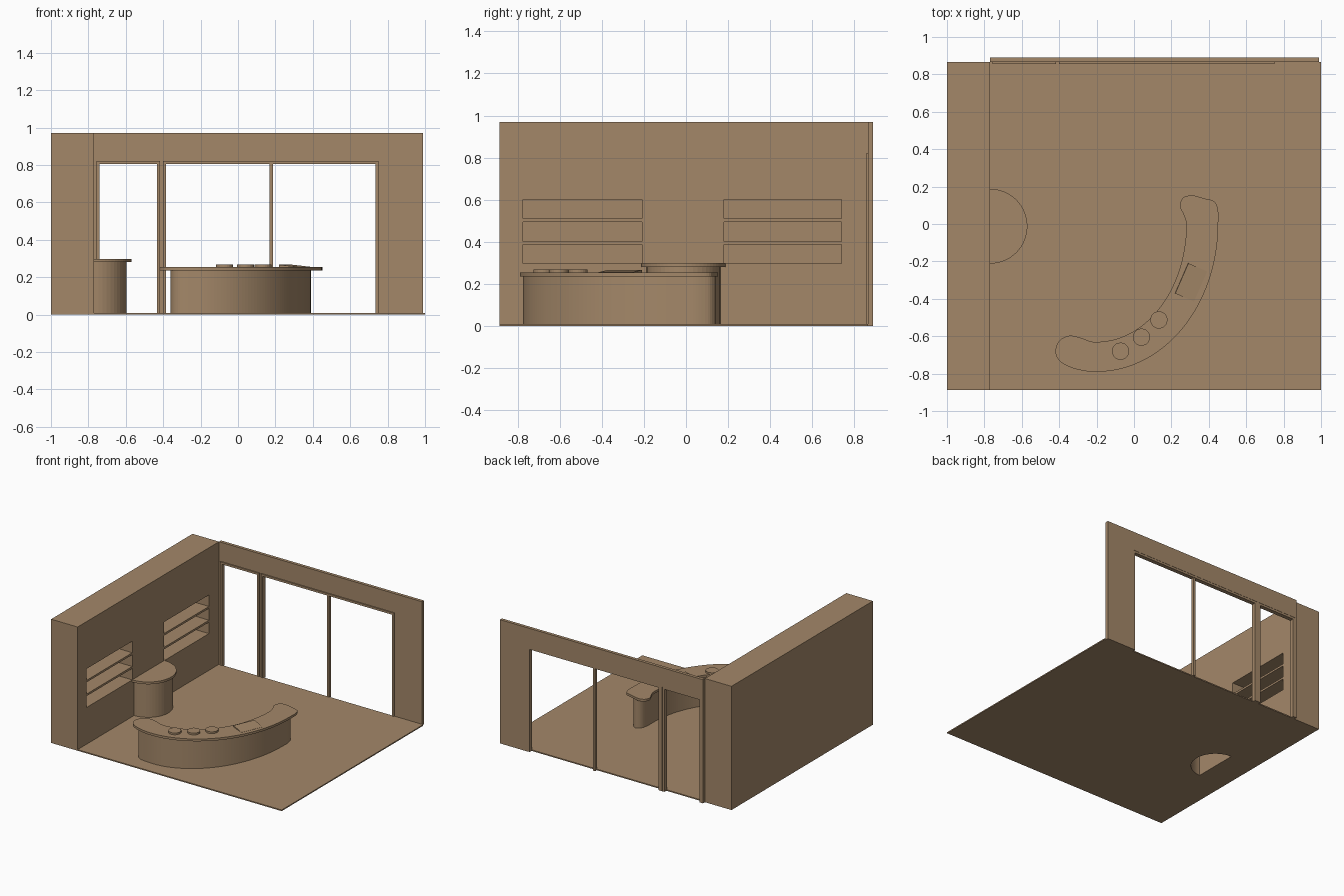
import bpy, bmesh, math

if "Cube" in bpy.data.objects:
    bpy.data.objects.remove(bpy.data.objects["Cube"])

tan = bpy.data.materials.new("warm_tan")
tan.diffuse_color = (0.37, 0.245, 0.141, 1)
tan.use_nodes = True
tan.node_tree.nodes["Principled BSDF"].inputs["Base Color"].default_value = tan.diffuse_color


def make(name, verts, faces):
    me = bpy.data.meshes.new(name)
    me.from_pydata(verts, [], faces)
    bm = bmesh.new()
    bm.from_mesh(me)
    bmesh.ops.recalc_face_normals(bm, faces=bm.faces)
    bm.to_mesh(me)
    bm.free()
    me.materials.append(tan)
    ob = bpy.data.objects.new(name, me)
    bpy.context.collection.objects.link(ob)
    return ob


def prism(name, pts, lo, hi, axis="z", caps=True):
    """Extrude an outline along z (outline in xy) or along y (outline in xz)."""
    put = (lambda p, h: (p[0], p[1], h)) if axis == "z" else (lambda p, h: (p[0], h, p[1]))
    n = len(pts)
    verts = [put(p, lo) for p in pts] + [put(p, hi) for p in pts]
    faces = [(i, (i + 1) % n, n + (i + 1) % n, n + i) for i in range(n)]
    if caps:
        faces += [tuple(range(n)), tuple(range(n, 2 * n))]
    else:
        faces.pop()  # leave the side against the wall open
    return make(name, verts, faces)


def box(name, x0, x1, y0, y1, z0, z1):
    return prism(name, [(x0, y0), (x1, y0), (x1, y1), (x0, y1)], z0, z1)


def arc(cx, cy, a, b, start, end, n):
    return [(cx + a * math.cos(t), cy + b * math.sin(t)) for t in
            (math.radians(start + (end - start) * i / n) for i in range(n + 1))]


def smooth_loop(pts, k=4):
    """Closed Catmull-Rom curve through the points."""
    out, n = [], len(pts)
    for i in range(n):
        p0, p1, p2, p3 = (pts[(i + j) % n] for j in (-1, 0, 1, 2))
        for s in range(k):
            t = s / k
            out.append(tuple(0.5 * (2 * b + (c - a) * t + (2 * a - 5 * b + 4 * c - d) * t * t
                                    + (3 * b - a - 3 * c + d) * t ** 3)
                             for a, b, c, d in zip(p0, p1, p2, p3)))
    return out


WALL_X, FRONT, BACK = -0.77, -0.887, 0.865
DESK_Y = -0.012

# Floor, notched where the half-round pedestal stands
notch = arc(WALL_X, DESK_Y, 0.175, 0.175, 90, -90, 24)
prism("floor", [(WALL_X, FRONT), (1, FRONT), (1, BACK), (WALL_X, BACK)] + notch, 0, 0.009)

# Thick side wall with two stacks of three shelf niches
side = box("shelf_wall", -1, WALL_X, FRONT, BACK, 0, 0.97)
for y0, y1 in ((-0.775, -0.21), (0.18, 0.74)):
    for z0, z1 in ((0.297, 0.386), (0.402, 0.494), (0.51, 0.60)):
        cutter = box("niche_cutter", -0.92, -0.7, y0, y1, z0, z1)
        cutter.hide_render = True
        mod = side.modifiers.new("niche", "BOOLEAN")
        mod.operation, mod.solver, mod.object = "DIFFERENCE", "EXACT", cutter
        bpy.context.view_layer.objects.active = side
        bpy.ops.object.modifier_apply(modifier=mod.name)
        bpy.data.objects.remove(cutter)

# Back wall with door and window openings down to the floor
prism("window_wall", [(WALL_X, 0), (-0.757, 0), (-0.757, 0.82), (-0.417, 0.82), (-0.417, 0),
                      (-0.402, 0), (-0.402, 0.82), (0.752, 0.82), (0.752, 0), (0.99, 0),
                      (0.99, 0.97), (WALL_X, 0.97)], BACK, 0.89, "y")

# Frames
for name, x0, x1 in (("door_frame", -0.757, -0.417), ("window_frame", -0.402, 0.752)):
    w = 0.017
    prism(name, [(x0, 0), (x0, 0.82), (x1, 0.82), (x1, 0), (x1 - w, 0),
                 (x1 - w, 0.804), (x0 + w, 0.804), (x0 + w, 0)], 0.856, 0.888, "y")
box("window_mullion", 0.168, 0.187, 0.86, 0.885, 0, 0.805)

# Half-round wall desk
prism("desk_pedestal", notch, 0, 0.281, caps=False)
prism("desk_top", arc(WALL_X, DESK_Y, 0.2, 0.2, -90, 90, 32), 0.28, 0.298)

# Curved bar counter: base and overhanging top
base = (arc(-0.2, 0, 0.59, 0.775, -95, 0, 14)
        + [(0.39, 0.06), (0.375, 0.115), (0.34, 0.14), (0.305, 0.115), (0.29, 0.06)]
        + arc(-0.2, 0, 0.49, 0.64, 0, -95, 14)
        + [(-0.31, -0.625), (-0.35, -0.645), (-0.36, -0.69), (-0.35, -0.735), (-0.31, -0.763)])
prism("counter_base", smooth_loop(base), 0, 0.236)
top = (arc(-0.2, 0, 0.65, 0.79, -95, 0, 14)
       + [(0.45, 0.07), (0.43, 0.12), (0.37, 0.138), (0.31, 0.153), (0.262, 0.14),
          (0.246, 0.095), (0.268, 0.045)]
       + arc(-0.2, 0, 0.48, 0.63, 0, -93, 14)
       + [(-0.28, -0.61), (-0.345, -0.597), (-0.40, -0.625), (-0.42, -0.68),
          (-0.40, -0.73), (-0.34, -0.766)])
prism("counter_top", smooth_loop(top), 0.236, 0.254)

# Plates and a tilted tablet on the counter
for i, (x, y) in enumerate(((-0.072, -0.68), (0.04, -0.605), (0.133, -0.513))):
    prism(f"plate_{i + 1}", arc(x, y, 0.046, 0.046, 0, 345, 23), 0.25, 0.268)
tablet = box("tablet", -0.055, 0.055, -0.088, 0.088, -0.009, 0.009)
tablet.location = (0.305, -0.312, 0.252)
tablet.rotation_euler = (0, math.radians(6), math.radians(-23.6))
